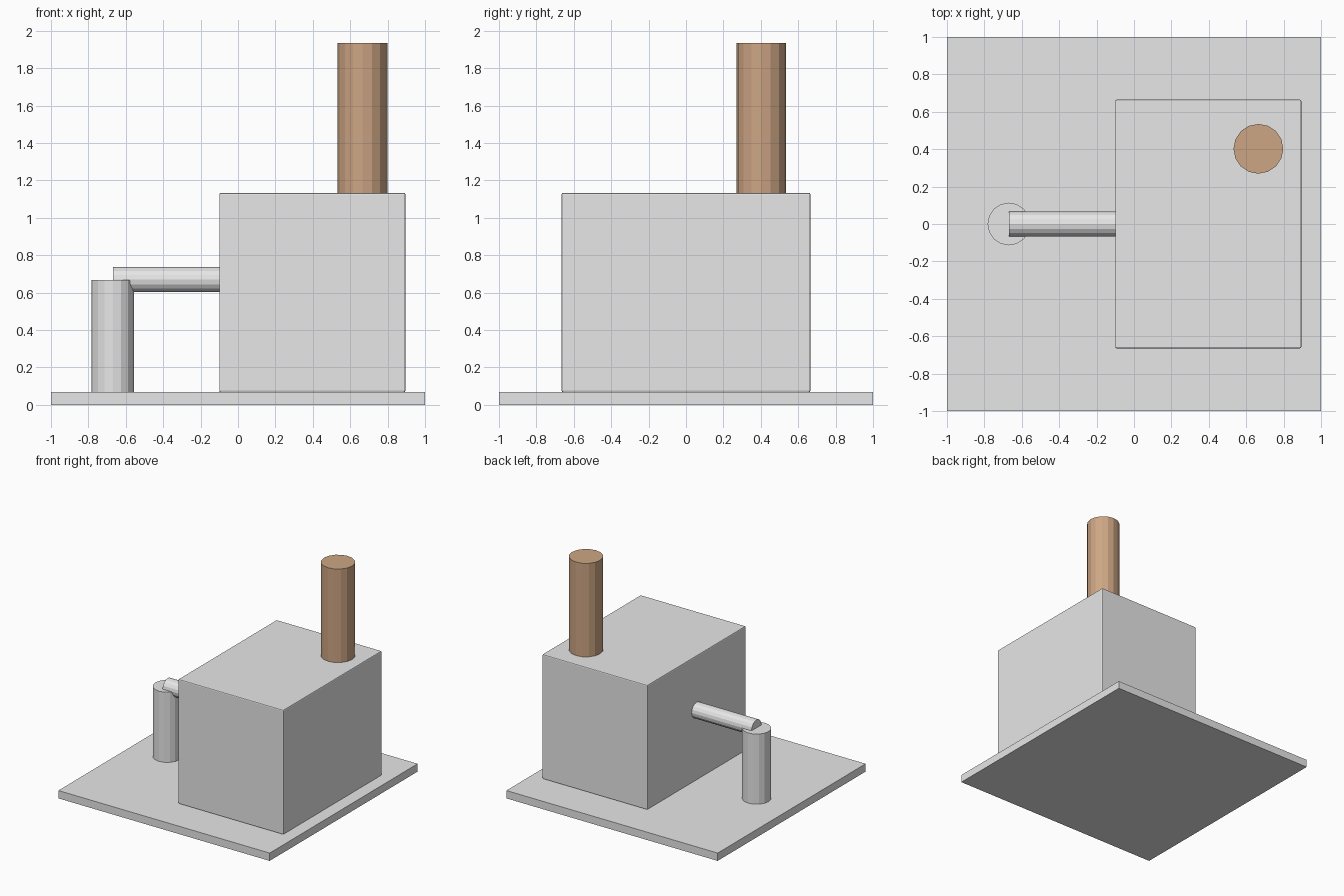
import bpy
import math

if "Cube" in bpy.data.objects:
    bpy.data.objects.remove(bpy.data.objects["Cube"])


def material(name, rgb):
    m = bpy.data.materials.new(name)
    m.diffuse_color = (*rgb, 1.0)
    m.use_nodes = True
    m.node_tree.nodes["Principled BSDF"].inputs["Base Color"].default_value = m.diffuse_color
    return m


grey = material("light_grey", (0.8, 0.8, 0.8))
copper = material("copper_brown", (0.61, 0.38, 0.23))


def box(name, lo, hi, mat, bevel=0.0):
    centre = [(a + b) / 2 for a, b in zip(lo, hi)]
    bpy.ops.mesh.primitive_cube_add(size=1, location=centre)
    o = bpy.context.object
    o.name = name
    o.scale = [b - a for a, b in zip(lo, hi)]
    bpy.ops.object.transform_apply(location=False, rotation=False, scale=True)
    o.data.materials.append(mat)
    if bevel:
        mod = o.modifiers.new("edge_bevel", 'BEVEL')
        mod.width = bevel
        mod.segments = 2
    return o


def cylinder(name, radius, length, centre, mat, rotation=(0, 0, 0)):
    # 16 flat sides, with corners on the main axes
    bpy.ops.mesh.primitive_cylinder_add(vertices=16, radius=radius, depth=length,
                                        location=centre, rotation=rotation)
    o = bpy.context.object
    o.name = name
    o.data.materials.append(mat)
    return o


# Floor slab
box("base_plate", (-1, -1, 0), (1, 1, 0.067), grey)

# Main housing with slightly softened edges
box("housing", (-0.1, -0.665, 0.067), (0.895, 0.665, 1.133), grey, 0.008)

# Chimney on the rear right of the roof
cylinder("chimney", 0.133, 0.80, (0.665, 0.402, 1.533), copper)

# Upright tank and the pipe joining it to the housing
cylinder("tank", 0.114, 0.60, (-0.669, 0, 0.367), grey)
cylinder("pipe", 0.067, 0.577, (-0.3785, 0, 0.669), grey, (0, math.pi / 2, 0))
